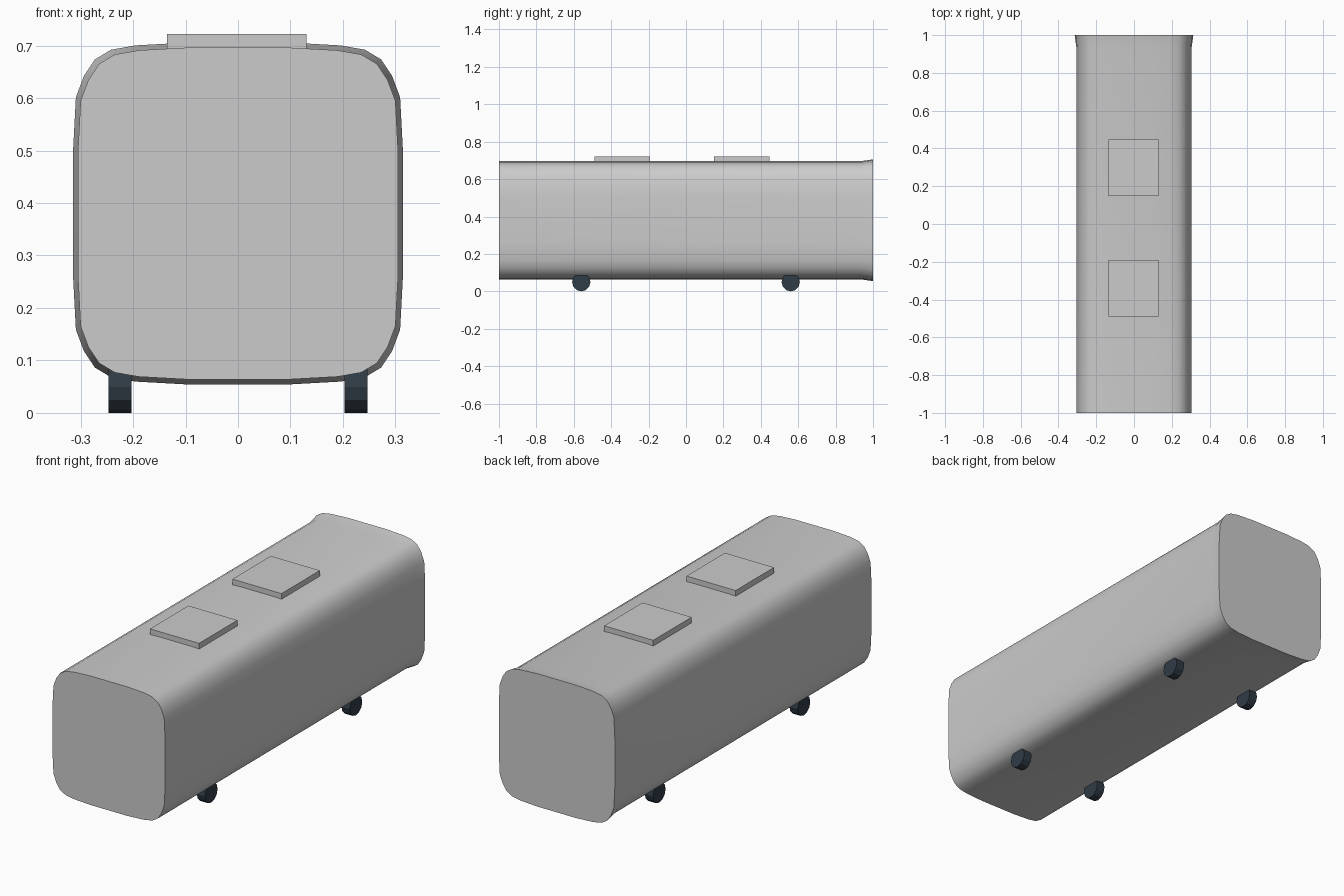
import bpy, bmesh, math
from mathutils import Matrix

cube = bpy.data.objects.get("Cube")
if cube:
    bpy.data.objects.remove(cube, do_unlink=True)


def material(name, rgb):
    mat = bpy.data.materials.new(name)
    mat.use_nodes = True
    mat.diffuse_color = (*rgb, 1)
    mat.node_tree.nodes["Principled BSDF"].inputs["Base Color"].default_value = (*rgb, 1)
    return mat


def make_object(name, bm, mat):
    bmesh.ops.recalc_face_normals(bm, faces=bm.faces)
    mesh = bpy.data.meshes.new(name)
    bm.to_mesh(mesh)
    bm.free()
    mesh.materials.append(mat)
    obj = bpy.data.objects.new(name, mesh)
    bpy.context.collection.objects.link(obj)
    return obj


grey = material("light grey", (0.6, 0.6, 0.6))
slate = material("dark slate", (0.03, 0.045, 0.062))

# Body: rounded-square section, mirrored from one quarter, lofted along y
CENTRE_Z = 0.38
quarter = [(0.305, 0.12), (0.3, 0.215), (0.285, 0.255), (0.265, 0.285),
           (0.235, 0.303), (0.19, 0.311), (0.1, 0.316)]
half = quarter + [(-x, z) for x, z in reversed(quarter)]
section = half + [(-x, -z) for x, z in half]

bm = bmesh.new()
rings = []
for y, scale in ((-1, 1), (0.935, 1), (1, 1.03)):
    rings.append([bm.verts.new((x * scale, y, CENTRE_Z + z * scale)) for x, z in section])
count = len(section)
for a, b in zip(rings, rings[1:]):
    for i in range(count):
        j = (i + 1) % count
        bm.faces.new((a[i], a[j], b[j], b[i]))
bm.faces.new(rings[0])
bm.faces.new(rings[-1])
body = make_object("body", bm, grey)
bpy.context.view_layer.objects.active = body
body.select_set(True)
bpy.ops.object.shade_smooth_by_angle(angle=math.radians(40))
body.select_set(False)

# Roof hatches
for name, y in (("front_roof_hatch", -0.34), ("rear_roof_hatch", 0.298)):
    bm = bmesh.new()
    bmesh.ops.create_cube(bm, size=1, matrix=Matrix.Translation((-0.002, y, 0.706))
                          @ Matrix.Diagonal((0.266, 0.297, 0.032, 1)))
    make_object(name, bm, grey)

# Wheels
RADIUS = 0.049
for end, y in (("front", -0.56), ("rear", 0.56)):
    for side, x in (("left", 0.225), ("right", -0.225)):
        bm = bmesh.new()
        bmesh.ops.create_cone(bm, cap_ends=True, segments=12, radius1=RADIUS,
                              radius2=RADIUS, depth=0.044,
                              matrix=Matrix.Translation((x, y, RADIUS))
                              @ Matrix.Rotation(math.pi / 2, 4, "Y"))
        make_object(f"{end}_{side}_wheel", bm, slate)
